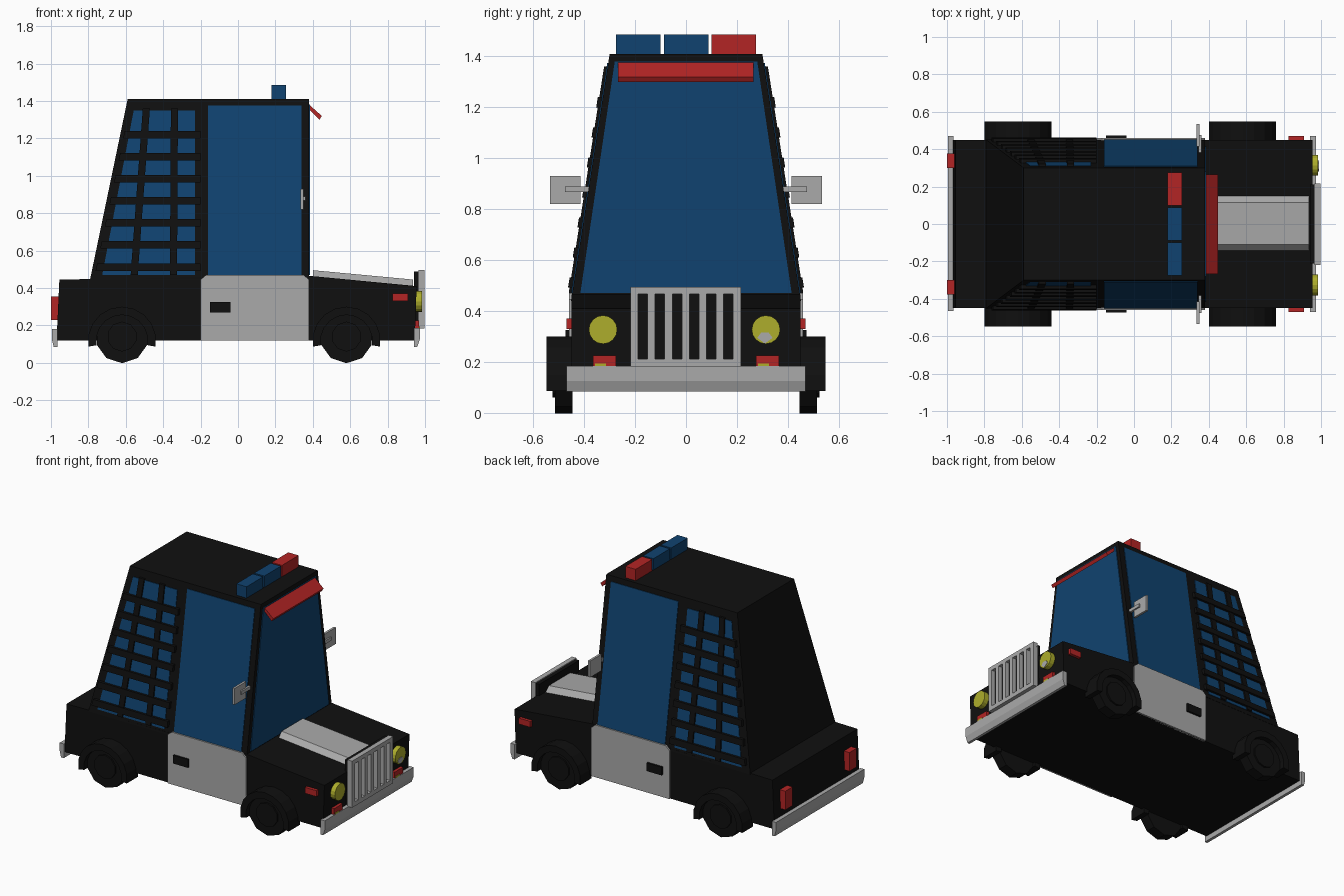
import bpy, bmesh, math
from mathutils import Vector

cube = bpy.data.objects.get("Cube")
if cube:
    bpy.data.objects.remove(cube, do_unlink=True)


def material(name, r, g, b):
    m = bpy.data.materials.new(name)
    m.use_nodes = True
    m.diffuse_color = (r, g, b, 1)
    m.node_tree.nodes["Principled BSDF"].inputs["Base Color"].default_value = (r, g, b, 1)
    return m


BLACK = material("black_paint", 0.005, 0.005, 0.005)
BLUE = material("blue_glass", 0.005, 0.055, 0.16)
RED = material("red_lens", 0.45, 0.018, 0.018)
GREY = material("grey_metal", 0.4, 0.4, 0.4)
YELLOW = material("yellow_lamp", 0.42, 0.42, 0.025)


def finish(name, bm, mat):
    bmesh.ops.recalc_face_normals(bm, faces=bm.faces[:])
    mesh = bpy.data.meshes.new(name)
    bm.to_mesh(mesh)
    bm.free()
    mesh.materials.append(mat)
    ob = bpy.data.objects.new(name, mesh)
    bpy.context.collection.objects.link(ob)
    return ob


def loft(name, ring_a, ring_b, mat):
    """Closed solid between two matching outlines."""
    bm = bmesh.new()
    a = [bm.verts.new(p) for p in ring_a]
    b = [bm.verts.new(p) for p in ring_b]
    bm.faces.new(a)
    bm.faces.new(b)
    for i in range(len(a)):
        j = (i + 1) % len(a)
        bm.faces.new((a[i], a[j], b[j], b[i]))
    return finish(name, bm, mat)


def box(name, x, y, z, mat):
    ring = [(x[0], y[0]), (x[1], y[0]), (x[1], y[1]), (x[0], y[1])]
    return loft(name, [(*p, z[0]) for p in ring], [(*p, z[1]) for p in ring], mat)


def along_y(name, outline, y0, y1, mat):
    return loft(name, [(x, y0, z) for x, z in outline], [(x, y1, z) for x, z in outline], mat)


def along_x(name, outline, x0, x1, mat):
    return loft(name, [(x0, y, z) for y, z in outline], [(x1, y, z) for y, z in outline], mat)


def circle(cx, cz, r, n, start=0.0, sweep=2 * math.pi, closed=True):
    steps = n if closed else n - 1
    return [(cx + r * math.cos(start + sweep * i / steps),
             cz + r * math.sin(start + sweep * i / steps)) for i in range(n)]


# Cabin proportions
FLOOR, ROOF = 0.45, 1.41


def cabin_y(z):
    return 0.45 - 0.15 * (z - FLOOR) / (ROOF - FLOOR)


def rear_x(z):
    return -0.79 + 0.2 * (z - FLOOR) / (ROOF - FLOOR)


def cabin_panel(name, outline, side, out, mat):
    """Plate lying on the leaning cabin side."""
    inner = [(x, side * (cabin_y(z) - 0.005), z) for x, z in outline]
    outer = [(x, side * (cabin_y(z) + out), z) for x, z in outline]
    return loft(name, inner, outer, mat)


# Body shell and cabin
along_y("body", [(-0.97, 0.12), (-0.955, 0.445), (0.38, 0.465), (0.955, 0.41), (0.945, 0.12)],
        -0.45, 0.45, BLACK)


def cabin_ring(z):
    y = cabin_y(z)
    return [(rear_x(z), -y, z), (0.38, -y, z), (0.38, y, z), (rear_x(z), y, z)]


loft("cabin", cabin_ring(FLOOR - 0.01), cabin_ring(ROOF), BLACK)

# Windscreen and sun visor
along_x("windscreen", [(-0.415, 0.47), (0.415, 0.47), (0.28, 1.38), (-0.28, 1.38)], 0.375, 0.385, BLUE)
along_y("sun_visor", [(0.375, 1.36), (0.38, 1.38), (0.448, 1.32), (0.436, 1.30)], -0.267, 0.265, RED)

# Hood centre panel with bevelled edges
hood_low = [(0.4, -0.148, 0.455), (0.935, -0.148, 0.405), (0.935, 0.157, 0.405), (0.4, 0.157, 0.455)]
hood_top = [(0.4, -0.11, 0.495), (0.935, -0.11, 0.445), (0.935, 0.115, 0.445), (0.4, 0.115, 0.495)]
loft("hood_panel", hood_low, hood_top, GREY)

# Parts found on both long sides
for side, tag in ((-1, "front"), (1, "back")):
    def span(a, b):
        return sorted((side * a, side * b))

    # Door
    along_y("door_" + tag, [(-0.2, 0.12), (0.38, 0.12), (0.38, 0.445), (0.35, 0.47), (-0.17, 0.47),
                            (-0.2, 0.445)], side * 0.44, side * 0.46, GREY)
    cabin_panel("door_window_" + tag, [(-0.16, 0.47), (0.34, 0.47), (0.34, 1.375), (-0.16, 1.375)],
                side, 0.004, BLUE)
    box("door_handle_" + tag, (-0.15, -0.04), span(0.45, 0.473), (0.27, 0.325), BLACK)
    box("side_marker_" + tag, (0.825, 0.91), span(0.44, 0.47), (0.33, 0.37), RED)

    # Rear quarter window with its cage
    cabin_panel("quarter_window_" + tag,
                [(rear_x(0.47) + 0.06, 0.47), (-0.23, 0.47), (-0.23, 1.35), (rear_x(1.35) + 0.045, 1.35)],
                side, 0.004, BLUE)
    for i in range(7):
        lo = 0.492 + 0.118 * i
        hi = lo + 0.04
        cabin_panel(f"cage_rail_{tag}_{i}", [(rear_x(lo) + 0.02, lo), (-0.2, lo), (-0.2, hi),
                                            (rear_x(hi) + 0.02, hi)], side, 0.02, BLACK)
    for i, (low, high) in enumerate(((-0.555, -0.49), (-0.345, -0.34))):
        cabin_panel(f"cage_post_{tag}_{i}", [(low - 0.019, 0.47), (low + 0.019, 0.47), (high + 0.019, 1.36),
                                            (high - 0.019, 1.36)], side, 0.014, BLACK)

    # Mirror
    box("mirror_" + tag, (0.335, 0.35), span(0.415, 0.535), (0.82, 0.93), GREY)
    box("mirror_arm_" + tag, (0.345, 0.36), span(0.37, 0.475), (0.868, 0.89), GREY)

    # Wheels under arched flares
    for x, end in ((-0.62, "rear"), (0.58, "nose")):
        name = f"{end}_{tag}"
        along_y("wheel_" + name, circle(x, 0.14, 0.142, 10, math.pi / 10), side * 0.445, side * 0.515, BLACK)
        along_y("hub_" + name, circle(x, 0.14, 0.08, 10, math.pi / 10), side * 0.51, side * 0.525, BLACK)
        start, sweep = math.radians(-10), math.radians(200)
        outer = circle(x, 0.118, 0.182, 11, start, sweep, False)
        inner = circle(x, 0.118, 0.138, 11, start, sweep, False)
        bm = bmesh.new()
        rows = [[bm.verts.new((px, side * y, pz)) for px, pz in arc]
                for arc, y in ((outer, 0.43), (outer, 0.548), (inner, 0.548), (inner, 0.43))]
        for i in range(10):
            for r in range(4):
                a, b = rows[r], rows[(r + 1) % 4]
                bm.faces.new((a[i], a[i + 1], b[i + 1], b[i]))
        for i in (0, 10):
            bm.faces.new([row[i] for row in rows])
        finish("wheel_flare_" + name, bm, BLACK)

    # Lamps at both ends
    y = side * 0.32 - 0.006
    along_x("headlight_" + tag, circle(y, 0.327, 0.056, 16), 0.94, 0.985, YELLOW)
    box("indicator_" + tag, (0.94, 0.968), span(0.275, 0.365), (0.17, 0.225), RED)
    y = side * 0.32 - 0.016
    box("indicator_strip_" + tag, (0.96, 0.972), (y - 0.022, y + 0.022), (0.184, 0.194), YELLOW)
    box("tail_light_" + tag, (-1.0, -0.95), span(0.3, 0.378), (0.23, 0.355), RED)

along_x("headlight_glint", [(0.28, 0.295), (0.31, 0.272), (0.34, 0.295), (0.325, 0.315), (0.295, 0.315)],
        0.98, 0.988, GREY)

# Grille
box("grille_backing", (0.94, 0.97), (-0.212, 0.21), (0.19, 0.488), BLACK)
box("grille_top", (0.965, 0.998), (-0.218, 0.216), (0.468, 0.495), GREY)
box("grille_bottom", (0.965, 0.998), (-0.218, 0.216), (0.183, 0.212), GREY)
for i in range(7):
    y = -0.203 + 0.0672 * i
    box(f"grille_bar_{i}", (0.965, 0.998), (y - 0.015, y + 0.015), (0.2, 0.48), GREY)

# Bumpers
along_y("front_bumper", [(0.94, 0.185), (0.972, 0.185), (0.972, 0.125), (0.958, 0.085), (0.94, 0.085)],
        -0.47, 0.47, GREY)
along_y("rear_bumper", [(-0.965, 0.18), (-0.995, 0.18), (-0.995, 0.125), (-0.985, 0.085), (-0.965, 0.085)],
        -0.465, 0.47, GREY)

# Roof lights
for name, lo, mat in (("roof_light_a", -0.275, BLUE), ("roof_light_b", -0.087, BLUE),
                      ("roof_light_c", 0.1, RED)):
    box(name, (0.18, 0.256), (lo, lo + 0.175), (ROOF, 1.486), mat)
